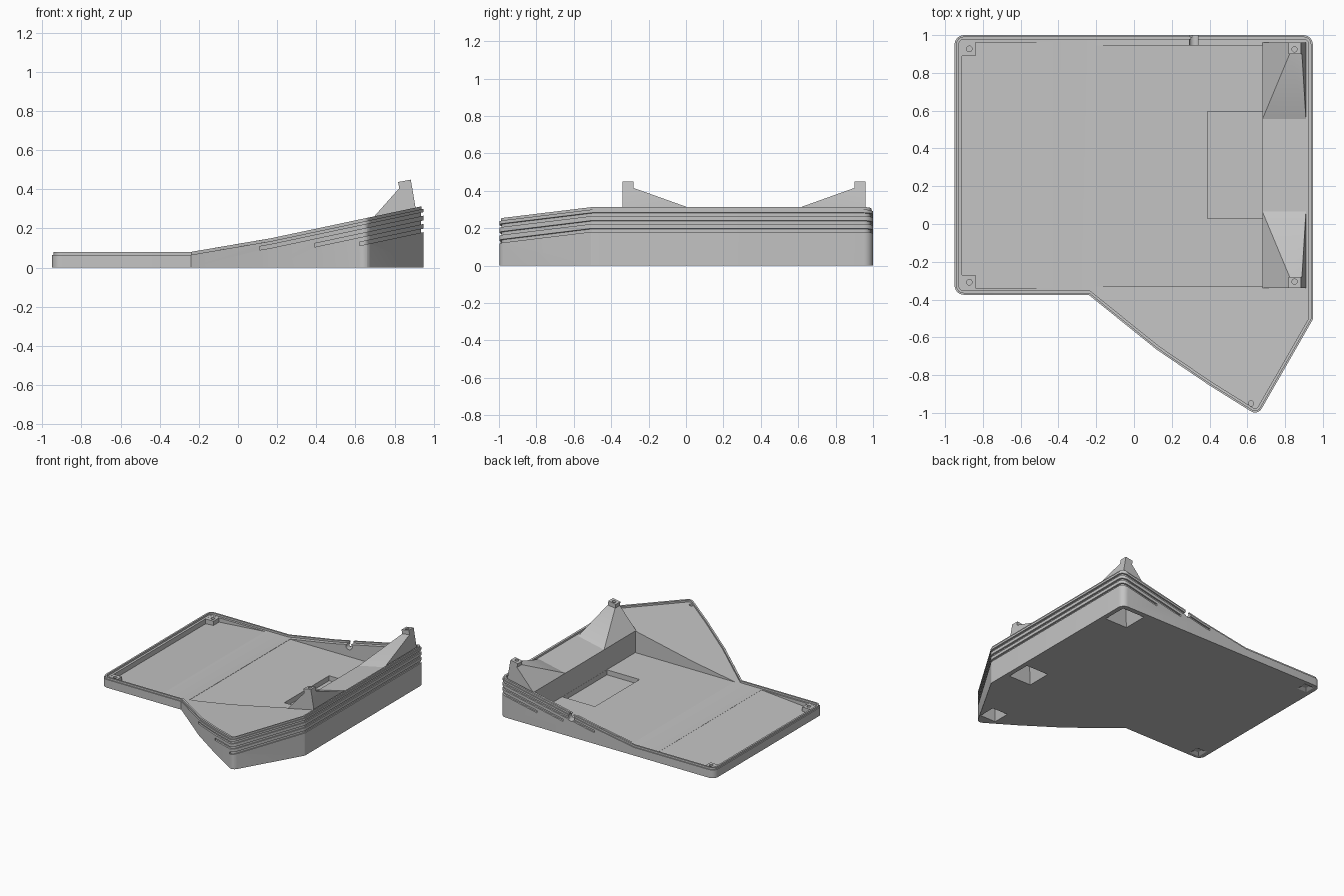
import bpy, bmesh, math
from mathutils import Vector

if "Cube" in bpy.data.objects:
    bpy.data.objects.remove(bpy.data.objects["Cube"], do_unlink=True)

grey = bpy.data.materials.new("light_grey")
grey.use_nodes = True
grey.diffuse_color = (0.55, 0.55, 0.55, 1)
grey.node_tree.nodes["Principled BSDF"].inputs["Base Color"].default_value = (0.55, 0.55, 0.55, 1)

BENDS = (-0.24, 0.17)
SHOULDER = 0.015


def rim_z(x):
    """Height of the rim: flat, then two rising slopes."""
    if x < BENDS[0]:
        return 0.08
    if x < BENDS[1]:
        return 0.08 + (x - BENDS[0]) * 0.17
    return 0.15 + (x - BENDS[1]) * 0.212


def rounded(corners, steps=6):
    """Outline with each (x, y, radius) corner rounded."""
    pts = []
    for i, (x, y, r) in enumerate(corners):
        p = Vector((x, y))
        if r == 0:
            pts.append(p)
            continue
        a = (Vector(corners[i - 1][:2]) - p).normalized()
        b = (Vector(corners[(i + 1) % len(corners)][:2]) - p).normalized()
        half = a.angle(b) / 2
        centre = p + (a + b).normalized() * r / math.sin(half)
        start = p + a * r / math.tan(half) - centre
        end = p + b * r / math.tan(half) - centre
        for k in range(steps + 1):
            t = k / steps * (math.pi - 2 * half)
            w = math.sin(math.pi - 2 * half)
            pts.append(centre + (start * math.sin(math.pi - 2 * half - t) + end * math.sin(t)) / w)
    return pts


def inset(pts, d):
    """Mitred inward offset of a counter-clockwise outline."""
    out = []
    for i, p in enumerate(pts):
        a = (p - pts[i - 1]).normalized()
        b = (pts[(i + 1) % len(pts)] - p).normalized()
        na, nb = Vector((-a.y, a.x)), Vector((-b.y, b.x))
        out.append(p + (na + nb) * d / (1 + na.dot(nb)))
    return out


def finish(bm, name):
    bmesh.ops.recalc_face_normals(bm, faces=bm.faces[:])
    mesh = bpy.data.meshes.new(name)
    bm.to_mesh(mesh)
    bm.free()
    mesh.materials.append(grey)
    ob = bpy.data.objects.new(name, mesh)
    bpy.context.collection.objects.link(ob)
    return ob


def prism(name, outer, low, high, inner=None, start=None):
    """Upright solid or ring whose bottom and top follow height functions."""
    bm = bmesh.new()
    vo = [bm.verts.new((p.x, p.y, 0)) for p in outer]
    if inner:
        vi = [bm.verts.new((p.x, p.y, 0)) for p in inner]
        n = len(vo)
        for i in range(n):
            j = (i + 1) % n
            bm.faces.new((vo[i], vo[j], vi[j], vi[i]))
    else:
        bm.faces.new(vo)
    ext = bmesh.ops.extrude_face_region(bm, geom=bm.faces[:])
    for v in ext["geom"]:
        if isinstance(v, bmesh.types.BMVert):
            v.co.z = 1
    for x in BENDS:
        bmesh.ops.bisect_plane(bm, geom=bm.verts[:] + bm.edges[:] + bm.faces[:], dist=1e-5,
                               plane_co=(x, 0, 0), plane_no=(1, 0, 0))
    if start is not None:
        bmesh.ops.bisect_plane(bm, geom=bm.verts[:] + bm.edges[:] + bm.faces[:],
                               plane_co=(start, 0, 0), plane_no=(1, 0, 0), clear_inner=True)
        bmesh.ops.holes_fill(bm, edges=[e for e in bm.edges if e.is_boundary], sides=0)
    for v in bm.verts:
        v.co.z = high(v.co.x) if v.co.z > 0.5 else low(v.co.x)
    return finish(bm, name)


def hull(name, points):
    bm = bmesh.new()
    for p in points:
        bm.verts.new(p)
    res = bmesh.ops.convex_hull(bm, input=bm.verts[:])
    junk = {g for g in res["geom_interior"] + res["geom_unused"] if isinstance(g, bmesh.types.BMVert)}
    bmesh.ops.delete(bm, geom=list(junk), context="VERTS")
    bmesh.ops.dissolve_limit(bm, angle_limit=0.01, verts=bm.verts[:], edges=bm.edges[:])
    return finish(bm, name)


def box(name, x0, x1, y0, y1, z0, z1):
    return hull(name, [(x, y, z) for x in (x0, x1) for y in (y0, y1) for z in (z0, z1)])


def rod(name, centre, radius, depth, along_y=False):
    bpy.ops.mesh.primitive_cylinder_add(vertices=20, radius=radius, depth=depth, location=centre,
                                        rotation=(math.pi / 2 if along_y else 0, 0, 0))
    ob = bpy.context.object
    ob.name = name
    ob.data.materials.append(grey)
    return ob


def cut(target, cutter, keep=False):
    cutter.hide_render = True
    mod = target.modifiers.new("cut", "BOOLEAN")
    mod.operation, mod.solver, mod.object = "DIFFERENCE", "EXACT", cutter
    bpy.context.view_layer.objects.active = target
    bpy.ops.object.modifier_apply(modifier=mod.name)
    if not keep:
        bpy.data.objects.remove(cutter, do_unlink=True)


# Wedge-shaped tray body and its narrow raised lip
outline = rounded([(-0.95, -0.375, 0.05), (-0.24, -0.375, 0), (0.12, -0.665, 0), (0.4, -0.855, 0),
                   (0.655, -1.014, 0.04), (0.947, -0.505, 0.02), (0.947, 1, 0.05), (-0.95, 1, 0.05)])
body = prism("tray_body", outline, lambda x: 0, lambda x: rim_z(x) - SHOULDER)
lip = prism("rim_lip", inset(outline, 0.008), lambda x: rim_z(x) - 0.025, rim_z, inset(outline, 0.022))

# Sloping left floor, flat main floor and the deeper pocket
cut(body, hull("left_floor", [(x, y, z) for y in (-0.34, 0.96)
                              for x, z in ((-0.91, 0.025), (-0.91, 0.3), (-0.43, 0.3), (-0.43, 0.064))]))
cut(body, box("main_floor", -0.2, 0.68, -0.33, 0.945, 0.07, 0.5))
cut(body, box("pocket", 0.39, 0.679, 0.03, 0.595, 0.03, 0.2))

# Grooves wrapping the raised end, each starting further along
for drop, start in ((0.04, 0.11), (0.082, 0.39), (0.124, 0.62)):
    cut(body, prism("groove", inset(outline, -0.02), lambda x: rim_z(x) - drop - 0.01,
                    lambda x: rim_z(x) - drop + 0.008, inset(outline, 0.012), start))

# Round cable notch in the back wall
notch_z = rim_z(0.32) - 0.03
for cutter in (rod("notch", (0.32, 0.98, notch_z), 0.027, 0.1, True),
               box("notch_slot", 0.302, 0.338, 0.93, 1.03, notch_z, 0.4)):
    cut(body, cutter, keep=True)
    cut(lip, cutter)

# Tapered screw recesses underneath
for x, y, half, top in ((0.81, 0.86, 0.1, 0.2), (0.81, -0.24, 0.1, 0.2), (0.63, -0.85, 0.07, 0.15),
                        (-0.87, 0.925, 0.045, 0.02), (-0.87, -0.305, 0.045, 0.02)):
    tip = half * 0.25
    cut(body, hull("recess", [(x + i * half, y + j * half, -0.001) for i in (-1, 1) for j in (-1, 1)]
                   + [(x + i * tip, y + j * tip, top) for i in (-1, 1) for j in (-1, 1)]))
cut(body, rod("tip_hole", (0.62, -0.95, 0.25), 0.014, 0.2))

# Low screw bosses at the flat end
parts = [body, lip]
for side, y0 in (("front", -0.345), ("back", 0.89)):
    boss = box(side + "_screw_boss", -0.915, -0.84, y0, y0 + 0.075, 0.015, 0.064)
    cut(boss, rod("hole", (-0.872, y0 + 0.037, 0.06), 0.015, 0.05))
    parts.append(boss)

# Leaning posts with sloped buttresses at the raised end, mirrored about the tray middle
for side, flip in (("front", False), ("back", True)):
    def at(x, y, z):
        return (x, 0.62 - y if flip else y, z)

    post = hull(side + "_post", [at(x, y, z) for y in (-0.34, -0.28)
                                 for x, z in ((0.818, 0.437), (0.883, 0.449), (0.91, 0.29), (0.85, 0.27))])
    cut(post, rod("hole", at(0.85, -0.305, 0.44), 0.014, 0.08))
    buttress = hull(side + "_buttress",
                    [at(x, y, z) for y in (-0.34, -0.28) for x, z in ((0.824, 0.405), (0.889, 0.415))]
                    + [at(x, y, rim_z(x) - SHOULDER - dz) for x in (0.68, 0.91)
                       for y in (-0.34, 0.065) for dz in (0, 0.015)])
    cut(buttress, rod("hole", at(0.85, -0.305, 0.44), 0.014, 0.08))
    parts += [post, buttress]

# Smooth the rounded corners, keep edges sharp
for ob in parts:
    bpy.ops.object.select_all(action="DESELECT")
    ob.select_set(True)
    bpy.context.view_layer.objects.active = ob
    bpy.ops.object.shade_smooth_by_angle(angle=math.radians(25))
